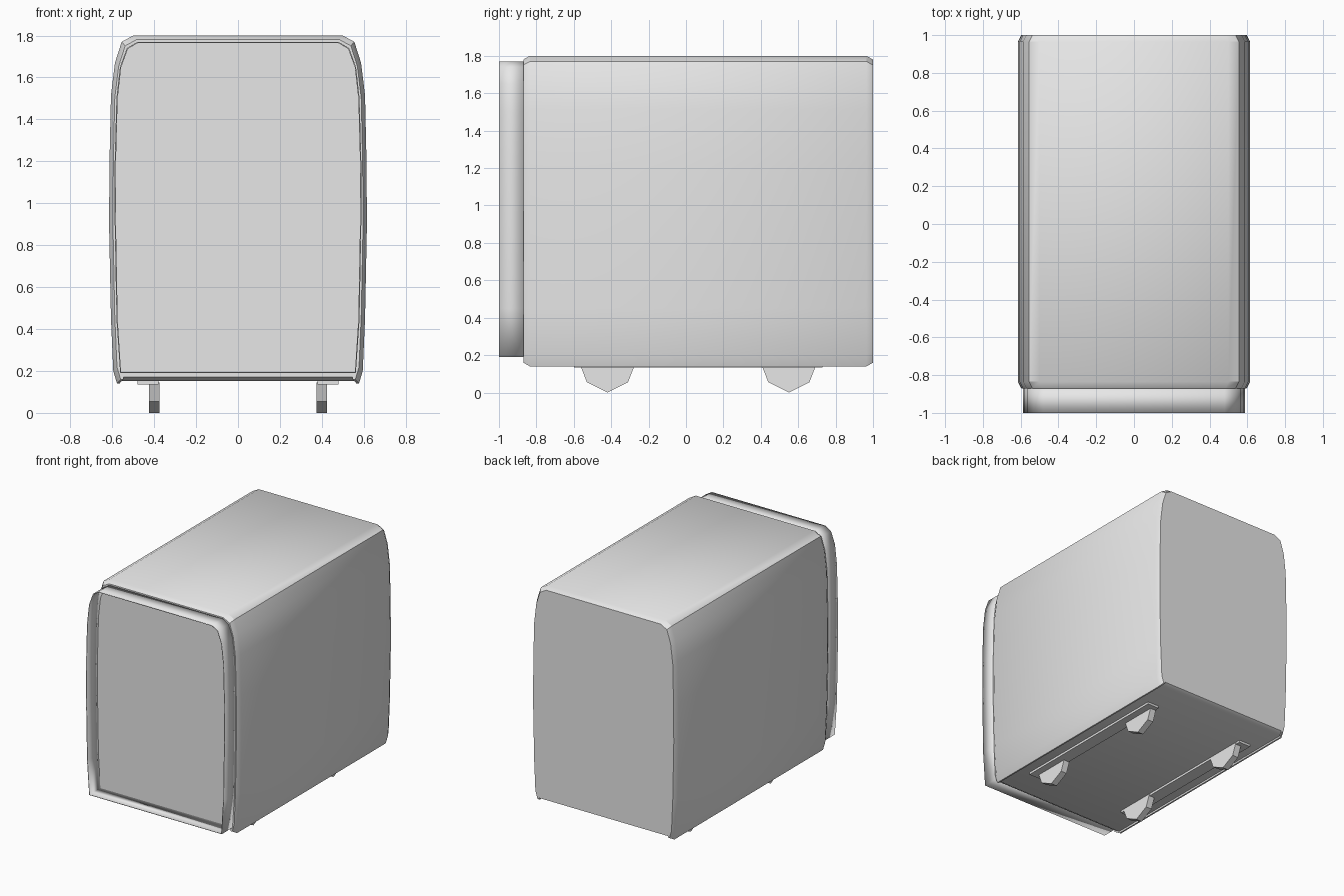
import bpy, bmesh, math

cube = bpy.data.objects.get("Cube")
if cube:
    bpy.data.objects.remove(cube, do_unlink=True)

grey = bpy.data.materials.new("light grey")
grey.use_nodes = True
grey.diffuse_color = (0.8, 0.8, 0.8, 1)
grey.node_tree.nodes["Principled BSDF"].inputs["Base Color"].default_value = (0.8, 0.8, 0.8, 1)


def finish(name, bm, angle=None):
    bmesh.ops.recalc_face_normals(bm, faces=bm.faces[:])
    mesh = bpy.data.meshes.new(name)
    bm.to_mesh(mesh)
    bm.free()
    mesh.materials.append(grey)
    obj = bpy.data.objects.new(name, mesh)
    bpy.context.collection.objects.link(obj)
    if angle:
        bpy.ops.object.select_all(action="DESELECT")
        obj.select_set(True)
        bpy.context.view_layer.objects.active = obj
        bpy.ops.object.shade_smooth_by_angle(angle=math.radians(angle))
    return obj


def loft(bm, rings, caps=True):
    """Join equal-length closed rings of points, optionally closing the ends."""
    loops = [[bm.verts.new(p) for p in ring] for ring in rings]
    for a, b in zip(loops, loops[1:]):
        for i in range(len(a)):
            j = (i + 1) % len(a)
            bm.faces.new((a[i], a[j], b[j], b[i]))
    if caps:
        bm.faces.new(loops[0])
        bm.faces.new(loops[-1][::-1])


def section(half, y, sx=1.0, sz=1.0, mid=0.97):
    """Mirror a half profile and place it at depth y, scaled about its middle."""
    full = half + [(-x, z) for x, z in reversed(half)]
    return [(x * sx, y, mid + (z - mid) * sz) for x, z in full]


# Barrel-sided case with bevelled ends and a slightly raised underside
case_half = [(0.50, 1.80), (0.555, 1.77), (0.587, 1.67), (0.606, 1.515),
             (0.613, 1.2), (0.615, 0.9), (0.606, 0.45), (0.595, 0.2),
             (0.577, 0.14), (0.565, 0.14), (0.562, 0.152)]
bm = bmesh.new()
loft(bm, [section(case_half, -0.87, 0.97, 0.976),
          section(case_half, -0.835),
          section(case_half, 0.965),
          section(case_half, 1.0, 0.97, 0.976)])
finish("case", bm, 35)

# Thin open sleeve around the recessed front panel
sleeve_half = [(0.48, 1.77), (0.53, 1.74), (0.563, 1.65), (0.58, 1.5),
               (0.588, 1.2), (0.588, 0.9), (0.58, 0.45), (0.562, 0.19)]
bm = bmesh.new()
loft(bm, [section(sleeve_half, -1.0), section(sleeve_half, -0.865)], caps=False)
sleeve = finish("front_sleeve", bm, 35)
wall = sleeve.modifiers.new("wall", "SOLIDIFY")
wall.thickness = 0.006

# Mounting rails and faceted feet under the case
foot_profile = [(-0.145, 0.145), (-0.11, 0.055), (0, 0.0), (0.11, 0.055), (0.145, 0.145)]
for side, label in ((1, "left"), (-1, "right")):
    bm = bmesh.new()
    loft(bm, [[(side * x, y, z) for x, z in
               ((0.38, 0.135), (0.48, 0.135), (0.48, 0.16), (0.38, 0.16))]
              for y in (-0.6, 0.73)])
    finish(label + "_rail", bm)
    for y0, place in ((-0.42, "front"), (0.55, "back")):
        bm = bmesh.new()
        loft(bm, [[(side * x, y0 + y, z) for y, z in foot_profile]
                  for x in (0.375, 0.425)])
        finish(place + "_" + label + "_foot", bm)
